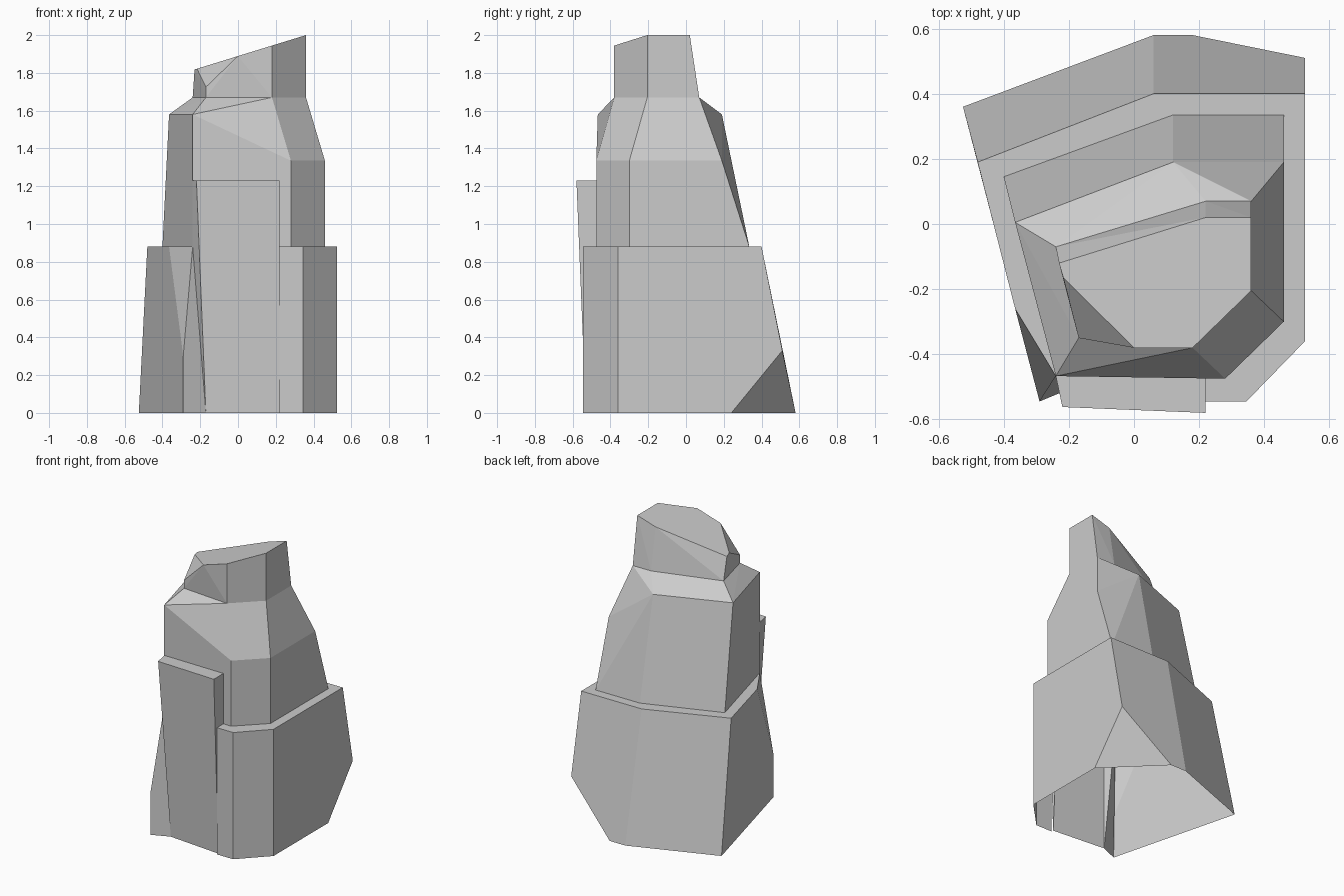
import bpy, bmesh, math

if "Cube" in bpy.data.objects:
    bpy.data.objects.remove(bpy.data.objects["Cube"])


def level(z, *xy):
    return [(x, y, z) for x, y in xy]


def finish(name, bm):
    mesh = bpy.data.meshes.new(name)
    bm.to_mesh(mesh)
    bm.free()
    obj = bpy.data.objects.new(name, mesh)
    bpy.context.collection.objects.link(obj)


def faceted(name, verts, faces):
    bm = bmesh.new()
    vs = [bm.verts.new(v) for v in verts]
    for f in faces:
        bm.faces.new([vs[i] for i in f])
    bmesh.ops.recalc_face_normals(bm, faces=bm.faces[:])
    finish(name, bm)


def hull(name, verts, open_levels):
    """Convex chunk of rock, left open where it joins its neighbours."""
    bm = bmesh.new()
    for v in verts:
        bm.verts.new(v)
    bmesh.ops.convex_hull(bm, input=bm.verts[:])
    bmesh.ops.recalc_face_normals(bm, faces=bm.faces[:])
    hidden = [f for f in bm.faces
              if any(all(abs(v.co.z - z) < 1e-4 for v in f.verts) for z in open_levels)]
    bmesh.ops.delete(bm, geom=hidden, context='FACES')
    bmesh.ops.dissolve_limit(bm, angle_limit=math.radians(1),
                             verts=bm.verts[:], edges=bm.edges[:])
    finish(name, bm)


# Wide base with an undercut back corner, a chipped front corner and a ledge
foot = level(0, (-.525, .36), (.06, .58), (.18, .58), (.525, .24), (.525, -.36),
             (.345, -.545), (.22, -.545), (-.17, -.495), (-.29, -.545))
chips = [(.525, .51, .33), (-.29, -.545, .30)]
rim = level(.88, (-.48, .19), (.06, .40), (.525, .40), (.525, -.36), (.345, -.545),
            (.22, -.545), (-.24, -.467), (-.365, -.26))
inner = level(.88, (-.40, .145), (.12, .335), (.46, .335), (.46, -.30),
              (.28, -.475), (.22, -.474))
walls = [(0, 1, 12, 11), (1, 2, 9, 13, 12), (2, 3, 9), (3, 4, 14, 13, 9), (4, 5, 15, 14),
         (5, 6, 16, 15), (8, 7, 17, 10), (10, 17, 18), (0, 11, 18, 10, 8)]
ledge = [(11 + i, 12 + i, 20 + i, 19 + i) for i in range(5)] + [(18, 11, 19, 17)]
faceted("rock_base", foot + chips + rim + inner, walls + ledge)

# Middle block with sloping shoulders
middle = level(.88, (-.40, .145), (.12, .335), (.46, .335), (.46, -.30), (.28, -.475), (-.24, -.467))
middle += level(1.335, (.46, .19), (.46, -.30), (.28, -.475))
middle += level(1.58, (-.365, .005), (.12, .19), (-.24, -.467))
cap_foot = level(1.67, (-.24, -.07), (.22, .07), (.36, .07), (.36, -.205), (.18, -.38), (-.17, -.35))
hull("rock_middle", middle + cap_foot, (.88, 1.67))

# Cap with a slanted top and a broken front left corner
cap_top = [(x, y, 2 - (.36 - x) * .308) for x, y in
           ((-.23, -.12), (.22, .02), (.36, .02), (.36, -.205), (.18, -.38), (0, -.38), (-.217, -.165))]
hull("rock_cap", cap_foot + cap_top + [(-.17, -.35, 1.725)], (1.67,))

# Slab leaning on the front
faceted("front_slab",
        [(-.17, -.495, 0), (.22, -.53, 0), (.22, -.58, 1.23), (-.22, -.562, 1.23),
         (-.24, -.467, 1.23), (.22, -.474, 1.23), (-.24, -.467, .88), (.22, -.474, .88)],
        [(0, 1, 2, 3), (3, 2, 5, 4), (1, 7, 5, 2), (0, 3, 4, 6)])
